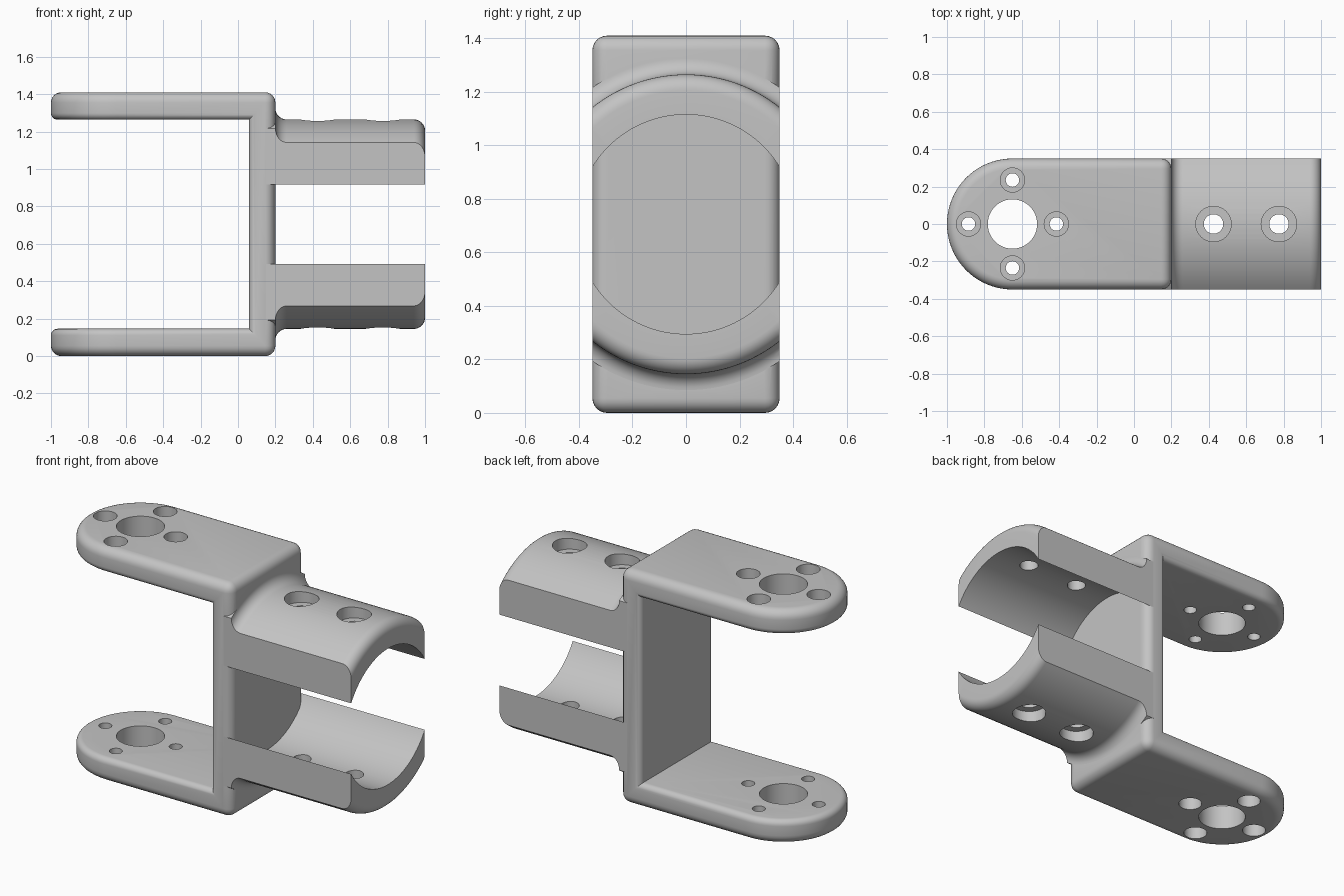
import bpy, bmesh
from math import pi, sin, cos, radians
from mathutils import Matrix, Vector

cube = bpy.data.objects.get("Cube")
if cube:
    bpy.data.objects.remove(cube, do_unlink=True)

HEIGHT, MID, HALF = 1.41, 0.705, 0.35
THICK, WEB_IN, WEB_OUT = 0.146, 0.06, 0.20
TIP_X = -0.65

grey = bpy.data.materials.new("light_grey")
grey.use_nodes = True
grey.diffuse_color = (0.55, 0.55, 0.55, 1)
grey.node_tree.nodes["Principled BSDF"].inputs["Base Color"].default_value = (0.55, 0.55, 0.55, 1)


def make_object(name, bm):
    bmesh.ops.recalc_face_normals(bm, faces=bm.faces)
    mesh = bpy.data.meshes.new(name)
    bm.to_mesh(mesh)
    bm.free()
    mesh.materials.append(grey)
    obj = bpy.data.objects.new(name, mesh)
    bpy.context.collection.objects.link(obj)
    return obj


def box(bm, low, high):
    low, high = Vector(low), Vector(high)
    matrix = Matrix.Translation((low + high) / 2) @ Matrix.Diagonal((*(high - low), 1))
    bmesh.ops.create_cube(bm, size=1, matrix=matrix)


def lathe(bm, profile, matrix, steps, closed=False):
    """Turn (radius, height) points about z; open profiles get flat caps."""
    rings = []
    for r, h in profile:
        rings.append([bm.verts.new(matrix @ Vector((r * cos(2 * pi * i / steps),
                      r * sin(2 * pi * i / steps), h))) for i in range(steps)])
    pairs = list(zip(rings, rings[1:]))
    if closed:
        pairs.append((rings[-1], rings[0]))
    else:
        bm.faces.new(rings[0])
        bm.faces.new(rings[-1])
    for a, b in pairs:
        for i in range(steps):
            j = (i + 1) % steps
            bm.faces.new((a[i], a[j], b[j], b[i]))


def combine(target, tool, operation):
    mod = target.modifiers.new(operation, 'BOOLEAN')
    mod.operation, mod.solver, mod.object = operation, 'EXACT', tool
    bpy.ops.object.select_all(action='DESELECT')
    bpy.context.view_layer.objects.active = target
    target.select_set(True)
    bpy.ops.object.modifier_apply(modifier=mod.name)
    bpy.data.objects.remove(tool, do_unlink=True)


# Fork: rounded plan outline extruded to full height, then opened up
bm = bmesh.new()
outline = [(WEB_OUT, -HALF), (WEB_OUT, HALF)]
outline += [(TIP_X + HALF * cos(a), HALF * sin(a))
            for a in (pi / 2 + pi * i / 40 for i in range(41))]
base = bm.faces.new([bm.verts.new((x, y, 0)) for x, y in outline])
top = bmesh.ops.extrude_face_region(bm, geom=[base])["geom"]
bmesh.ops.translate(bm, vec=(0, 0, HEIGHT), verts=[v for v in top if isinstance(v, bmesh.types.BMVert)])
bracket = make_object("mounting_bracket", bm)

bm = bmesh.new()
box(bm, (-1.5, -1, THICK), (WEB_IN, 1, HEIGHT - THICK))
combine(bracket, make_object("fork_opening", bm), 'DIFFERENCE')


# Round the outer rims and, more tightly, the inner rims
def round_edges(bm, rule, radius):
    edges = [e for e in bm.edges if len(e.link_faces) == 2 and e.is_convex
             and e.calc_face_angle() > radians(40) and rule(e)]
    bmesh.ops.bevel(bm, geom=edges, offset=radius, segments=6, profile=0.5,
                    affect='EDGES', clamp_overlap=False)


def is_outer(e):
    zs = [v.co.z for v in e.verts]
    return (all(z < 0.01 for z in zs) or all(z > HEIGHT - 0.01 for z in zs)
            or all(v.co.x > WEB_OUT - 0.01 for v in e.verts))


def is_inner(e):
    return all(v.co.x < WEB_IN + 0.01 and THICK - 0.01 < v.co.z < HEIGHT - THICK + 0.01
               for v in e.verts)


bm = bmesh.new()
bm.from_mesh(bracket.data)
bmesh.ops.dissolve_limit(bm, angle_limit=0.01, verts=bm.verts, edges=bm.edges)
round_edges(bm, is_outer, 0.055)
round_edges(bm, is_inner, 0.035)
bm.to_mesh(bracket.data)
bm.free()

# Split clamp: turned sleeve with root fillet and rounded rim, trimmed flat at the sides
R_IN, R_OUT, FILLET = 0.41, 0.56, 0.06
quarter = [pi / 2 * i / 8 for i in range(9)]
profile = [(R_IN, 0.15), (R_OUT + FILLET, 0.15)]
profile += [(R_OUT + FILLET - FILLET * sin(a), WEB_OUT + FILLET - FILLET * cos(a)) for a in quarter]
profile += [(R_OUT - FILLET + FILLET * cos(a), 1 - FILLET + FILLET * sin(a)) for a in quarter]
profile.append((R_IN, 1))
bm = bmesh.new()
lathe(bm, profile, Matrix.Translation((0, 0, MID)) @ Matrix.Rotation(pi / 2, 4, 'Y'), 128, True)
clamp = make_object("clamp_halves", bm)
bm = bmesh.new()
box(bm, (0, -HALF, -1), (2, HALF, 3))
combine(clamp, make_object("side_trim", bm), 'INTERSECT')
combine(bracket, clamp, 'UNION')

# Holes: centre bore, four counterbored screw holes per arm, two per clamp half
bm = bmesh.new()
for side in (1, -1):
    def hole(x, y, profile, steps=32):
        place = Matrix.Translation((x, y, MID)) @ Matrix.Diagonal((1, 1, side, 1))
        lathe(bm, profile, place, steps)

    hole(TIP_X, 0, [(0.132, 0.3), (0.132, 1)], 48)
    for dx, dy in ((1, 0), (-1, 0), (0, 1), (0, -1)):
        hole(TIP_X + 0.235 * dx, 0.235 * dy,
             [(0.036, 0.3), (0.036, 0.63), (0.065, 0.63), (0.065, 1)])
    for x in (0.425, 0.775):
        hole(x, 0, [(0.052, 0.2), (0.052, 0.49), (0.095, 0.49), (0.095, 1)])
combine(bracket, make_object("hole_cutters", bm), 'DIFFERENCE')

bpy.ops.object.shade_smooth_by_angle(angle=radians(30))
